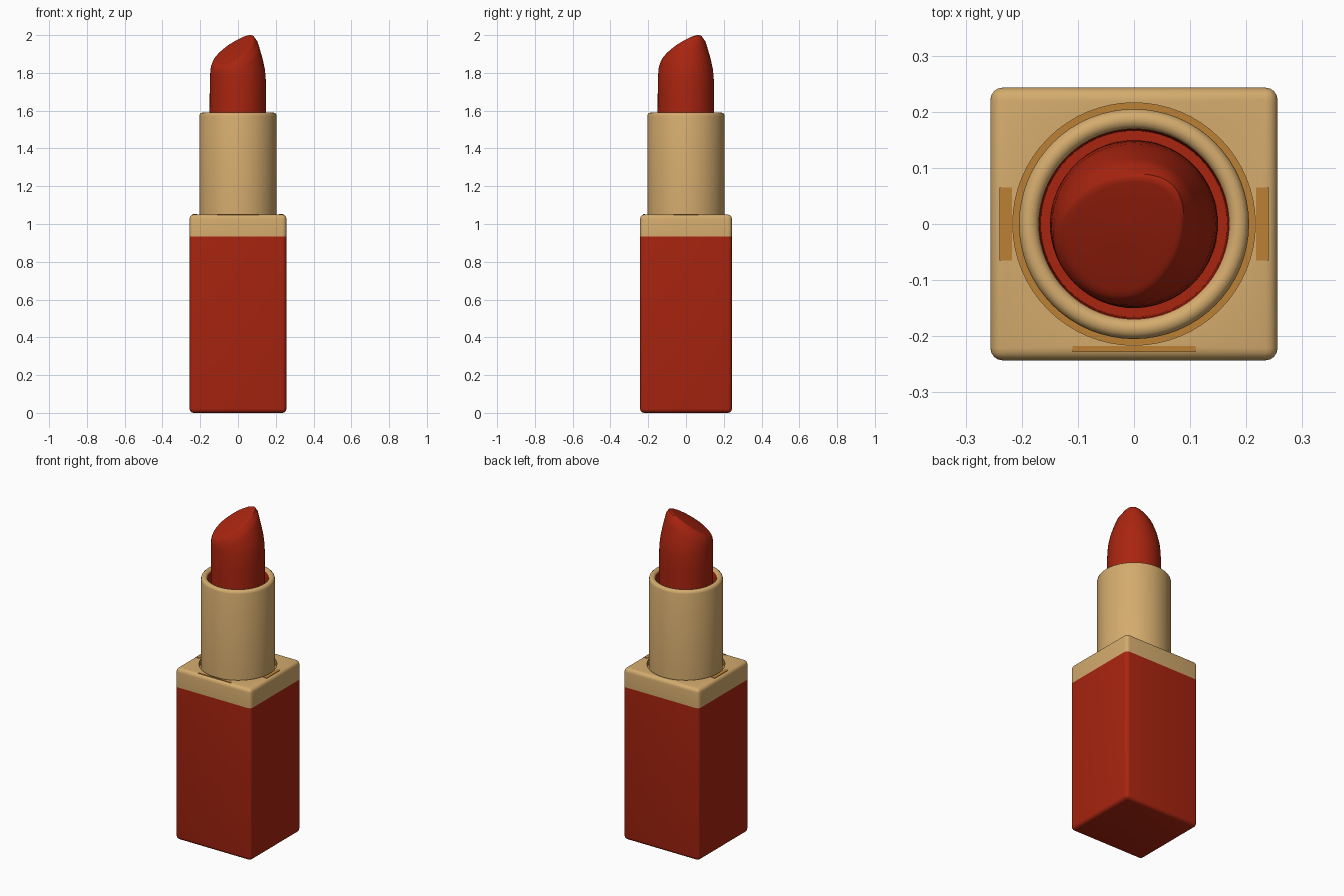
import bpy, bmesh, math

if "Cube" in bpy.data.objects:
    bpy.data.objects.remove(bpy.data.objects["Cube"])

def material(name, color):
    m = bpy.data.materials.new(name)
    m.diffuse_color = (*color, 1)
    m.use_nodes = True
    m.node_tree.nodes["Principled BSDF"].inputs["Base Color"].default_value = m.diffuse_color
    return m

RED = material("lipstick red", (0.40, 0.018, 0.005))
GOLD = material("pale gold", (0.66, 0.41, 0.155))
AMBER = material("amber gold", (0.50, 0.22, 0.035))

def make_object(name, bm, mats):
    bmesh.ops.recalc_face_normals(bm, faces=bm.faces)
    me = bpy.data.meshes.new(name)
    bm.to_mesh(me)
    bm.free()
    ob = bpy.data.objects.new(name, me)
    bpy.context.collection.objects.link(ob)
    for m in mats:
        me.materials.append(m)
    return ob

def smooth(ob):
    bpy.ops.object.select_all(action='DESELECT')
    ob.select_set(True)
    bpy.context.view_layer.objects.active = ob
    bpy.ops.object.shade_smooth_by_angle(angle=math.radians(40))

def box(bm, x0, x1, y0, y1, z0, z1):
    ret = bmesh.ops.create_cube(bm, size=1)
    for v in ret["verts"]:
        v.co = ((x0 + x1) / 2 + v.co.x * (x1 - x0),
                (y0 + y1) / 2 + v.co.y * (y1 - y0),
                (z0 + z1) / 2 + v.co.z * (z1 - z0))

def skin(bm, rings, closed_ends=True):
    """Join equal-length rings of points into a tube with end caps."""
    loops = [[bm.verts.new(p) for p in r] for r in rings]
    n = len(loops[0])
    for a, b in zip(loops, loops[1:]):
        for i in range(n):
            j = (i + 1) % n
            bm.faces.new((a[i], a[j], b[j], b[i]))
    if closed_ends:
        bm.faces.new(loops[0][::-1])
        bm.faces.new(loops[-1])

N = 64
ANGLES = [2 * math.pi * i / N for i in range(N)]

def circle(r, z):
    return [(r * math.cos(a), r * math.sin(a), z) for a in ANGLES]

# Square case: red body with a gold collar on top
bm = bmesh.new()
box(bm, -0.256, 0.256, -0.243, 0.243, 0, 1.05)
bmesh.ops.bevel(bm, geom=bm.edges[:], offset=0.022, segments=4, profile=0.5, affect='EDGES')
bmesh.ops.bisect_plane(bm, geom=bm.verts[:] + bm.edges[:] + bm.faces[:],
                       plane_co=(0, 0, 0.935), plane_no=(0, 0, 1))
case = make_object("square_case", bm, [RED, GOLD, AMBER])

# Round socket cut into the collar
bm = bmesh.new()
skin(bm, [circle(0.216, 1.02), circle(0.216, 1.2)])
cutter = make_object("socket_cutter", bm, [AMBER])
cutter.hide_render = True
cut = case.modifiers.new("socket", 'BOOLEAN')
cut.operation = 'DIFFERENCE'
cut.object = cutter
bpy.context.view_layer.objects.active = case
case.select_set(True)
bpy.ops.object.modifier_apply(modifier=cut.name)
bpy.data.objects.remove(cutter)
for p in case.data.polygons:
    c = p.center
    in_socket = 1.0 < c.z < 1.048 and math.hypot(c.x, c.y) < 0.218
    p.material_index = 2 if in_socket else (1 if c.z > 0.935 else 0)
smooth(case)

# Thin amber patches on the collar top
bm = bmesh.new()
for s in (-1, 1):
    xs = sorted((s * 0.217, s * 0.24))
    box(bm, xs[0], xs[1], -0.065, 0.065, 1.047, 1.052)
box(bm, -0.11, 0.11, -0.228, -0.217, 1.047, 1.052)
make_object("collar_patches", bm, [AMBER])

# Gold tube with rounded lip and red inner wall
profile = [(0.205, 1.0), (0.205, 1.572), (0.202, 1.582), (0.195, 1.588), (0.186, 1.59),
           (0.176, 1.587), (0.170, 1.578), (0.168, 1.565), (0.166, 1.49)]
bm = bmesh.new()
skin(bm, [circle(r, z) for r, z in profile])
tube = make_object("gold_tube", bm, [GOLD, RED])
for p in tube.data.polygons:
    c = p.center
    if c.z > 1.45 and math.hypot(c.x, c.y) < 0.1695:
        p.material_index = 1
smooth(tube)

# Lipstick bullet: tapered dome with a slanted cut facing the front left
def mix(table, z):
    for (z0, v0), (z1, v1) in zip(table, table[1:]):
        if z <= z1:
            t = max(0, (z - z0) / (z1 - z0))
            return v0 + (v1 - v0) * t
    return table[-1][1]

LENGTH = [(1.45, 0.15), (1.75, 0.149), (1.82, 0.144), (1.9, 0.128), (2.03, 0.098)]
WIDTH = [(1.45, 0.15), (1.72, 0.149), (1.8, 0.144), (1.87, 0.128), (1.95, 0.098), (2.03, 0.06)]

def plane(u):
    return 2.003 + 0.70 * (u - 0.10)

def side(a, z):
    # the low side stays straight, the high side tapers
    length = mix(LENGTH, z) if math.cos(a) > 0 else 0.15
    return length * math.cos(a), mix(WIDTH, z) * math.sin(a)

def turned(u, v, z):
    k = math.sqrt(0.5)
    return ((u - v) * k, (u + v) * k, z)

rim = []
for a in ANGLES:
    lo, hi = 1.6, 2.1
    for _ in range(40):
        z = (lo + hi) / 2
        if z < plane(side(a, z)[0]):
            lo = z
        else:
            hi = z
    rim.append(z)

rings = []
for t in [i / 14 for i in range(15)]:
    ring = []
    for a, top in zip(ANGLES, rim):
        z = 1.47 + (top - 0.03 - 1.47) * t
        ring.append(turned(*side(a, z), z))
    rings.append(ring)
for k, drop in ((0.985, 0.016), (0.95, 0.006), (0.9, 0.001), (0.82, 0), (0.6, 0), (0.3, 0), (0.06, 0)):
    ring = []
    for a, top in zip(ANGLES, rim):
        u, v = side(a, top)
        u = -0.02 + (u + 0.02) * k
        ring.append(turned(u, v * k, plane(u) - drop + 0.006 * (1 - k)))
    rings.append(ring)
top = max(p[2] for r in rings for p in r)
rings = [[(x, y, 1.47 + (z - 1.47) * 0.53 / (top - 1.47)) for x, y, z in r] for r in rings]
bm = bmesh.new()
skin(bm, rings)
smooth(make_object("lipstick_bullet", bm, [RED]))
